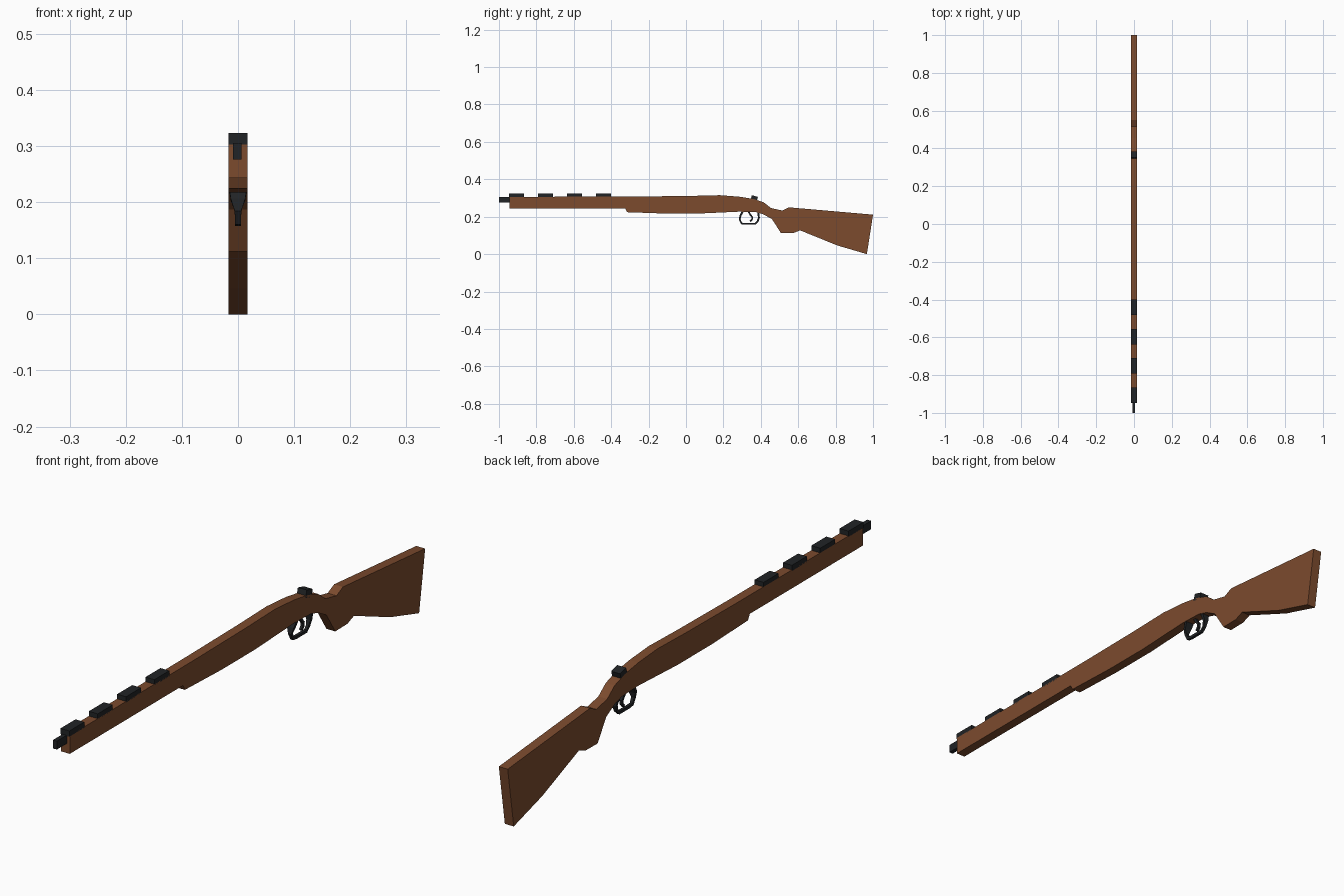
import bpy, bmesh, math
from mathutils import Vector, Matrix

if "Cube" in bpy.data.objects:
    bpy.data.objects.remove(bpy.data.objects["Cube"])


def material(name, rgb):
    m = bpy.data.materials.new(name)
    m.diffuse_color = (*rgb, 1)
    m.use_nodes = True
    m.node_tree.nodes["Principled BSDF"].inputs["Base Color"].default_value = m.diffuse_color
    return m


WOOD = material("wood", (0.2, 0.07, 0.027))
METAL = material("dark_metal", (0.015, 0.017, 0.019))


def finish(name, bm, mat):
    bmesh.ops.recalc_face_normals(bm, faces=bm.faces)
    me = bpy.data.meshes.new(name)
    bm.to_mesh(me)
    bm.free()
    me.materials.append(mat)
    ob = bpy.data.objects.new(name, me)
    bpy.context.collection.objects.link(ob)
    return ob


def slab(name, profile, x0, x1, mat):
    """Extrude a (y, z) outline from x0 to x1."""
    bm = bmesh.new()
    face = bm.faces.new([bm.verts.new((x0, y, z)) for y, z in profile])
    out = bmesh.ops.extrude_face_region(bm, geom=[face])
    verts = [g for g in out["geom"] if isinstance(g, bmesh.types.BMVert)]
    bmesh.ops.translate(bm, verts=verts, vec=(x1 - x0, 0, 0))
    return finish(name, bm, mat)


def box(name, lo, hi, mat, tilt=0):
    lo, hi = Vector(lo), Vector(hi)
    bm = bmesh.new()
    mtx = (Matrix.Translation((lo + hi) / 2) @ Matrix.Rotation(tilt, 4, 'X')
           @ Matrix.Diagonal((*(hi - lo), 1)))
    bmesh.ops.create_cube(bm, size=1, matrix=mtx)
    return finish(name, bm, mat)


def strip(name, path, thick, mat):
    """Flat bar along (y, z, half width) points."""
    bm = bmesh.new()
    rings = []
    for i, (y, z, w) in enumerate(path):
        a, b = path[max(i - 1, 0)], path[min(i + 1, len(path) - 1)]
        t = Vector((b[0] - a[0], b[1] - a[1])).normalized()
        ny, nz = -t.y * thick / 2, t.x * thick / 2
        rings.append([bm.verts.new((sx * w, y + s * ny, z + s * nz))
                      for sx, s in ((-1, -1), (1, -1), (1, 1), (-1, 1))])
    for r, q in zip(rings, rings[1:]):
        for k in range(4):
            n = (k + 1) % 4
            bm.faces.new((r[k], r[n], q[n], q[k]))
    bm.faces.new(rings[0])
    bm.faces.new(rings[-1])
    return finish(name, bm, mat)


# Wooden body and butt in one flat outline
W = 0.017
slab("stock", [
    (-0.945, 0.306), (-0.25, 0.308), (0.02, 0.311), (0.18, 0.315), (0.285, 0.307),
    (0.36, 0.295), (0.415, 0.277), (0.455, 0.246), (0.515, 0.233), (0.55, 0.25),
    (1.0, 0.211), (0.967, 0.0), (0.81, 0.046), (0.61, 0.127), (0.575, 0.113),
    (0.508, 0.112), (0.46, 0.187), (0.415, 0.212), (0.375, 0.224), (0.285, 0.227),
    (0.07, 0.217), (-0.115, 0.217), (-0.315, 0.224), (-0.325, 0.243), (-0.945, 0.243),
], -W, W, WOOD)

# Muzzle
box("muzzle", (-0.009, -1.0, 0.276), (0.006, -0.92, 0.305), METAL)

# Top rail blocks
for i in range(4):
    y = -0.947 + i * 0.155
    box(f"rail_block_{i + 1}", (-W, y, 0.303), (W, y + 0.082, 0.323), METAL)

# Rear sight, leaning with the stock
box("rear_sight", (-W, 0.348, 0.285), (W, 0.382, 0.311), METAL, math.radians(-15))

# Trigger guard, wide where it meets the stock
strip("trigger_guard", [
    (0.302, 0.226, 0.016), (0.291, 0.205, 0.013), (0.287, 0.185, 0.006),
    (0.297, 0.164, 0.005), (0.315, 0.162, 0.005), (0.37, 0.162, 0.005),
    (0.383, 0.175, 0.005), (0.39, 0.195, 0.008), (0.386, 0.222, 0.015),
], 0.01, METAL)

# Trigger
strip("trigger", [
    (0.333, 0.23, 0.005), (0.343, 0.212, 0.005), (0.354, 0.198, 0.005),
    (0.353, 0.186, 0.005), (0.343, 0.175, 0.004),
], 0.009, METAL)
